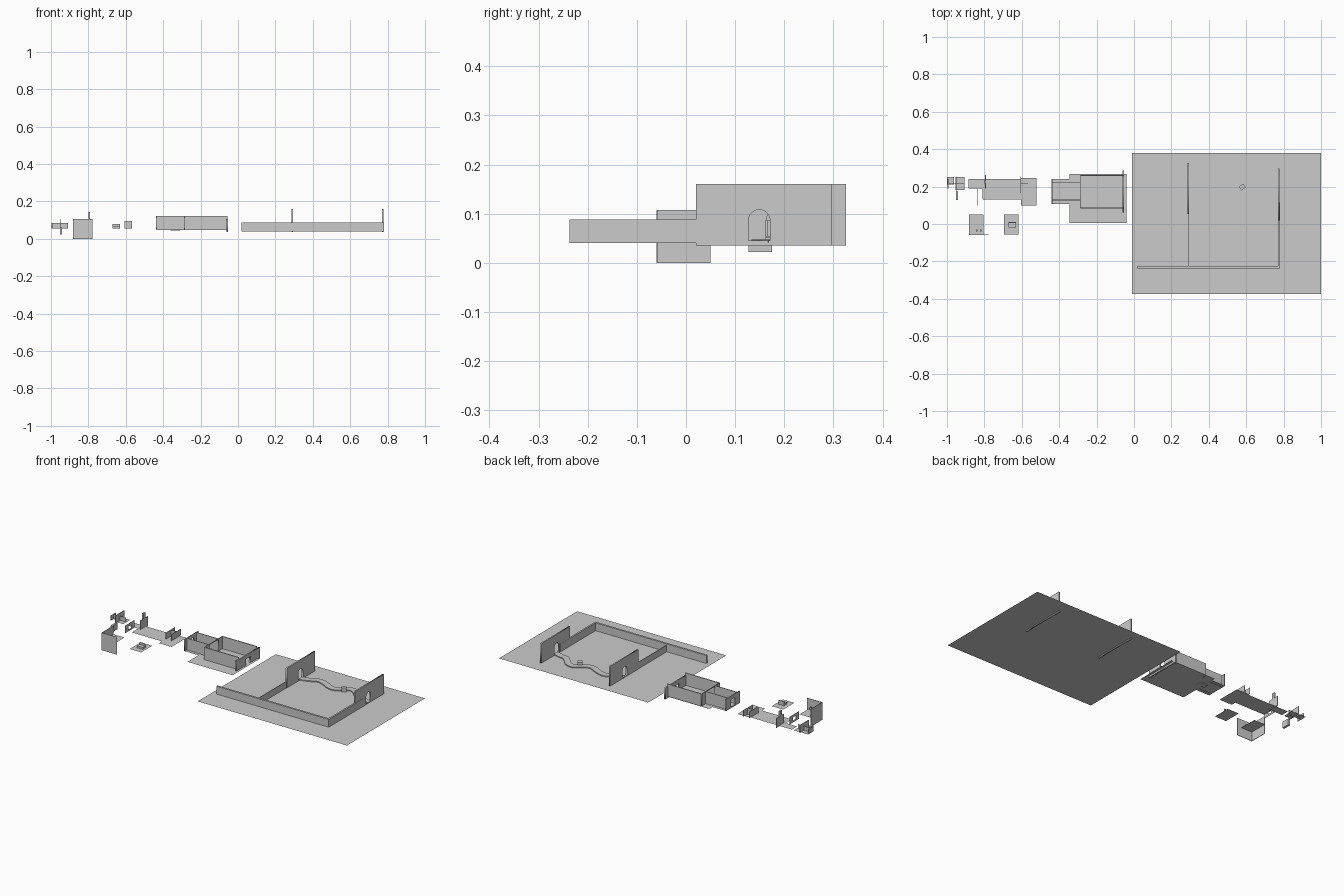
import bpy, bmesh, math
from mathutils import Matrix, Vector


def finish(name, bm):
    me = bpy.data.meshes.new(name)
    bm.to_mesh(me)
    bm.free()
    ob = bpy.data.objects.new(name, me)
    bpy.context.collection.objects.link(ob)
    return ob


def box(name, x0, x1, y0, y1, z0, z1, turn=0):
    bm = bmesh.new()
    c = Vector(((x0 + x1) / 2, (y0 + y1) / 2, (z0 + z1) / 2))
    m = Matrix.Translation(c) @ Matrix.Rotation(turn, 4, 'Z') @ Matrix.Diagonal((x1 - x0, y1 - y0, z1 - z0, 1))
    bmesh.ops.create_cube(bm, size=1, matrix=m)
    return finish(name, bm)


def sheet(name, x0, x1, y0, y1, z):
    bm = bmesh.new()
    bm.faces.new([bm.verts.new(p) for p in ((x0, y0, z), (x1, y0, z), (x1, y1, z), (x0, y1, z))])
    return finish(name, bm)


def door_wall(name, x, y0, y1, z0, z1, dc, dw, dz0, dz1, thick, arched=True):
    """Panel in the YZ plane with a door hole."""
    r = dw / 2
    hole = [(dc - r, dz0), (dc + r, dz0)]
    if arched:
        hole += [(dc + r * math.cos(a), dz1 - r + r * math.sin(a))
                 for a in [math.pi * i / 10 for i in range(11)]]
    else:
        hole += [(dc + r, dz1), (dc - r, dz1)]
    cu = bpy.data.curves.new(name, 'CURVE')
    cu.dimensions = '2D'
    cu.fill_mode = 'BOTH'
    cu.extrude = thick / 2
    for pts in ([(y0, z0), (y1, z0), (y1, z1), (y0, z1)], hole):
        sp = cu.splines.new('POLY')
        sp.points.add(len(pts) - 1)
        for p, (a, b) in zip(sp.points, pts):
            p.co = (a, b, 0, 1)
        sp.use_cyclic_u = True
    ob = bpy.data.objects.new(name, cu)
    bpy.context.collection.objects.link(ob)
    # curve x -> world y, curve y -> world z
    ob.matrix_world = Matrix(((0, 0, 1, x), (1, 0, 0, 0), (0, 1, 0, 0), (0, 0, 0, 1)))
    return ob


# Large yard
sheet("yard_ground", -0.01, 1.0, -0.375, 0.38, 0.04)
box("yard_front_wall", 0.02, 0.78, -0.237, -0.225, 0.04, 0.088)
box("yard_right_wall", 0.77, 0.78, -0.237, 0.115, 0.04, 0.088)
box("yard_divider", 0.288, 0.292, -0.225, 0.06, 0.04, 0.08)
door_wall("arch_wall_left", 0.29, 0.053, 0.325, 0.035, 0.16, 0.185, 0.044, 0.045, 0.108, 0.008)
door_wall("arch_wall_right", 0.775, 0.02, 0.297, 0.035, 0.16, 0.149, 0.044, 0.045, 0.108, 0.008)

# Winding path between the two arches
ctrl = [(0.29, 0.19), (0.34, 0.205), (0.39, 0.227), (0.44, 0.215), (0.50, 0.187), (0.545, 0.195),
        (0.60, 0.235), (0.65, 0.215), (0.69, 0.172), (0.73, 0.165), (0.775, 0.15)]
bm = bmesh.new()
pts = []
for i in range(len(ctrl) - 1):
    p = [Vector(ctrl[min(max(i + k, 0), len(ctrl) - 1)]) for k in (-1, 0, 1, 2)]
    for t in (0, 0.33, 0.67):
        pts.append(0.5 * (2 * p[1] + (p[2] - p[0]) * t + (2 * p[0] - 5 * p[1] + 4 * p[2] - p[3]) * t * t
                          + (3 * p[1] - p[0] - 3 * p[2] + p[3]) * t ** 3))
pts.append(Vector(ctrl[-1]))
prev = None
for i, q in enumerate(pts):
    d = (pts[min(i + 1, len(pts) - 1)] - pts[max(i - 1, 0)]).normalized()
    n = Vector((-d.y, d.x)) * 0.018
    ring = [bm.verts.new((q.x + s * n.x, q.y + s * n.y, z)) for s, z in ((-1, 0.041), (-1, 0.047), (1, 0.047), (1, 0.041))]
    if prev:
        for k in range(3):
            bm.faces.new((prev[k], ring[k], ring[k + 1], prev[k + 1]))
    prev = ring
bmesh.ops.recalc_face_normals(bm, faces=bm.faces[:])
finish("winding_path", bm)
box("path_crate", 0.565, 0.593, 0.185, 0.21, 0.042, 0.065, 0.6)

# House: open rooms on a plate
sheet("house_ground", -0.345, -0.04, 0.005, 0.267, 0.047)
sheet("small_room_floor", -0.44, -0.325, 0.107, 0.24, 0.049)
for y in (0.085, 0.26):
    box("room_side_wall", -0.287, -0.055, y - 0.003, y + 0.003, 0.047, 0.122)
for y in (0.128, 0.22):
    box("small_room_side_wall", -0.437, -0.287, y - 0.002, y + 0.002, 0.047, 0.122)
door_wall("small_room_end_wall", -0.437, 0.107, 0.24, 0.05, 0.122, 0.174, 0.04, 0.055, 0.1, 0.004, False)
door_wall("room_inner_wall", -0.287, 0.085, 0.26, 0.047, 0.122, 0.174, 0.088, 0.052, 0.118, 0.004, False)
door_wall("room_end_wall", -0.057, 0.062, 0.287, 0.037, 0.107, 0.175, 0.04, 0.045, 0.085, 0.008, False)
box("doorstep", -0.36, -0.31, 0.16, 0.19, 0.044, 0.05)

# Alley strip
sheet("alley_floor", -0.81, -0.605, 0.13, 0.24, 0.055)
sheet("alley_left_floor", -0.885, -0.81, 0.19, 0.24, 0.055)
sheet("alley_right_floor", -0.605, -0.52, 0.10, 0.245, 0.055)
for x in (-0.605, -0.567):
    box("alley_gate", x - 0.001, x + 0.001, 0.165, 0.255, 0.055, 0.094)
box("alley_gate_link", -0.605, -0.567, 0.214, 0.217, 0.055, 0.094)
box("alley_sign", -0.797, -0.792, 0.19, 0.262, 0.05, 0.108)
box("alley_post", -0.8, -0.792, 0.215, 0.235, 0.108, 0.142)
door_wall("alley_window_wall", -0.835, 0.10, 0.19, 0.055, 0.1, 0.145, 0.025, 0.065, 0.085, 0.002, False)

# Far small corner
sheet("corner_floor_left", -1.0, -0.962, 0.21, 0.25, 0.06)
sheet("corner_floor_right", -0.955, -0.905, 0.183, 0.25, 0.06)
box("corner_panel", -0.951, -0.948, 0.17, 0.255, 0.057, 0.105)
box("corner_leg", -0.953, -0.94, 0.127, 0.175, 0.022, 0.06)
box("corner_back_panel", -0.995, -0.91, 0.215, 0.217, 0.055, 0.085)
box("corner_end_panel", -0.996, -0.993, 0.19, 0.24, 0.055, 0.085)

# Booth with shelf
box("booth_front", -0.882, -0.778, -0.06, -0.057, 0.0, 0.107)
box("booth_side", -0.882, -0.879, -0.06, 0.05, 0.0, 0.107)
sheet("booth_shelf", -0.882, -0.805, -0.057, 0.052, 0.055)
for x in (-0.84, -0.82):
    box("shelf_item", x - 0.004, x + 0.004, -0.04, -0.03, 0.055, 0.07)

# Small plot with bench
sheet("plot_ground", -0.695, -0.617, -0.055, 0.052, 0.055)
box("plot_seat", -0.67, -0.632, -0.018, 0.01, 0.055, 0.067)
box("plot_backrest", -0.67, -0.632, 0.005, 0.01, 0.067, 0.08)
